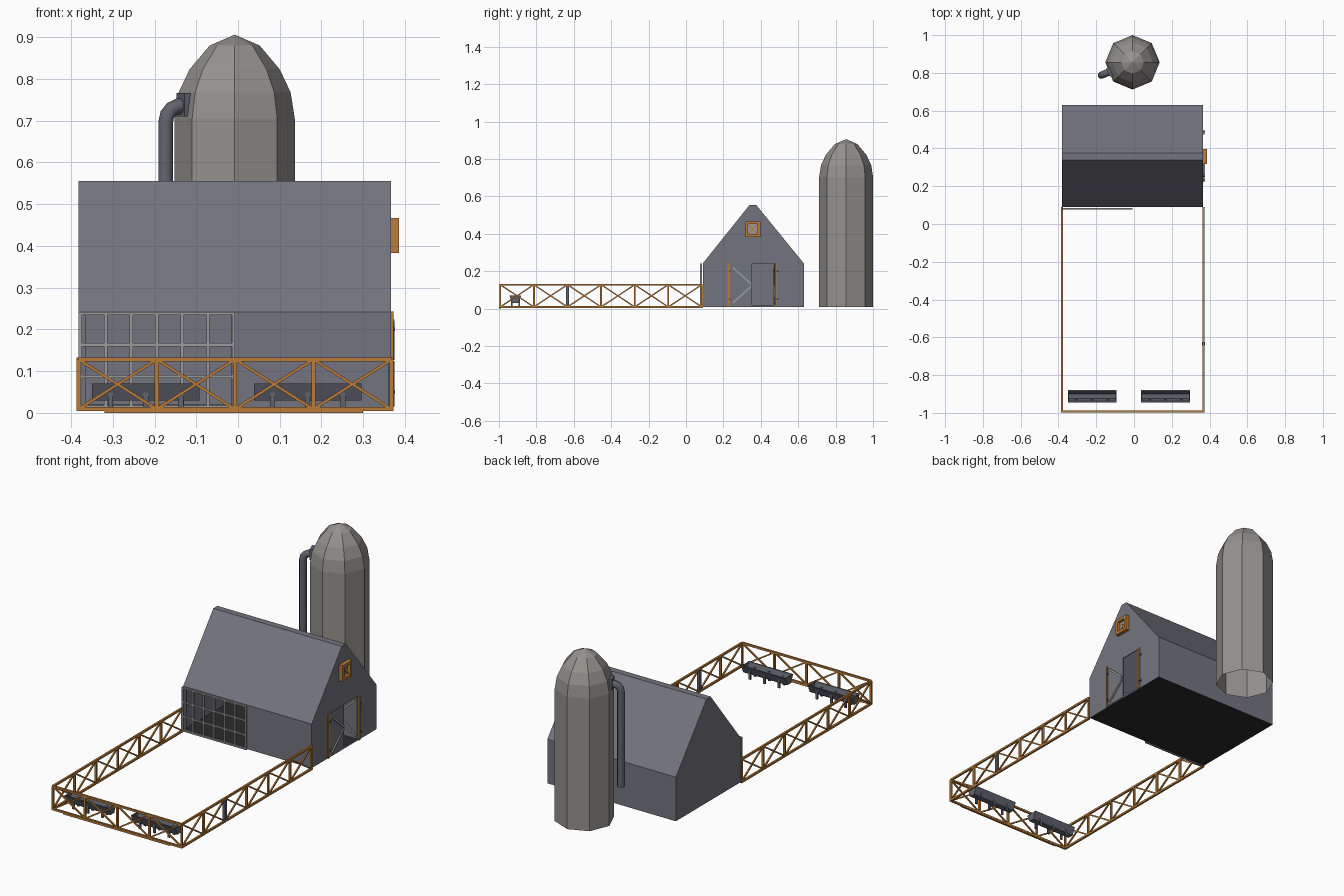
import bpy, bmesh, math
from mathutils import Vector, Matrix

if "Cube" in bpy.data.objects:
    bpy.data.objects.remove(bpy.data.objects["Cube"])


def material(name, rgb):
    m = bpy.data.materials.new(name)
    m.diffuse_color = (*rgb, 1)
    m.use_nodes = True
    m.node_tree.nodes["Principled BSDF"].inputs["Base Color"].default_value = m.diffuse_color
    return m


BARN = material("barn blue grey", (0.175, 0.175, 0.215))
SILO = material("silo warm grey", (0.30, 0.285, 0.27))
WOOD = material("orange wood", (0.50, 0.20, 0.04))
STEEL = material("light steel", (0.33, 0.33, 0.33))
IRON = material("dark iron", (0.12, 0.125, 0.155))
FLOOR = material("floor black", (0.025, 0.025, 0.025))


def finish(name, bm, *mats):
    bmesh.ops.recalc_face_normals(bm, faces=bm.faces)
    me = bpy.data.meshes.new(name)
    bm.to_mesh(me)
    bm.free()
    for m in mats:
        me.materials.append(m)
    ob = bpy.data.objects.new(name, me)
    bpy.context.collection.objects.link(ob)
    return ob


def box(bm, lo, hi):
    lo, hi = Vector(lo), Vector(hi)
    mat = Matrix.Translation((lo + hi) / 2) @ Matrix.Diagonal((*(hi - lo), 1))
    bmesh.ops.create_cube(bm, size=1, matrix=mat)


def bar(bm, a, b, t):
    a, b = Vector(a), Vector(b)
    d = b - a
    mat = (Matrix.Translation((a + b) / 2) @ d.to_track_quat('Z', 'Y').to_matrix().to_4x4()
           @ Matrix.Diagonal((t, t, d.length, 1)))
    bmesh.ops.create_cube(bm, size=1, matrix=mat)


def prism(bm, profile, x0, x1):
    """Extrude a (y, z) profile along x."""
    f = bm.faces.new([bm.verts.new((x0, y, z)) for y, z in profile])
    ext = bmesh.ops.extrude_face_region(bm, geom=[f])
    bmesh.ops.translate(bm, vec=(x1 - x0, 0, 0),
                        verts=[v for v in ext['geom'] if isinstance(v, bmesh.types.BMVert)])


# Barn shell with dark floor
bm = bmesh.new()
prism(bm, [(0.09, 0.01), (0.09, 0.242), (0.34, 0.555), (0.375, 0.555),
           (0.63, 0.242), (0.63, 0.01)], -0.382, 0.366)
bmesh.ops.recalc_face_normals(bm, faces=bm.faces)
for f in bm.faces:
    f.material_index = 1 if f.normal.z < -0.9 else 0
barn = finish("barn", bm, BARN, FLOOR)
s = barn.modifiers.new("walls", 'SOLIDIFY')
s.thickness, s.offset = 0.008, -1

# Openings: front gate and side doorway
bm = bmesh.new()
box(bm, (-0.365, 0.05, 0.02), (-0.015, 0.12, 0.235))
box(bm, (0.33, 0.353, 0.02), (0.40, 0.478, 0.242))
cutter = finish("opening_cutter", bm, BARN)
cutter.hide_render = True
cutter.hide_viewport = True
b = barn.modifiers.new("openings", 'BOOLEAN')
b.operation, b.object = 'DIFFERENCE', cutter

# Front barred gate
bm = bmesh.new()
for i in range(7):
    x = -0.378 + 0.0612 * i
    box(bm, (x - 0.004, 0.076, 0.01), (x + 0.004, 0.086, 0.242))
for z in (0.014, 0.087, 0.163, 0.238):
    box(bm, (-0.382, 0.077, z - 0.004), (-0.007, 0.085, z + 0.004))
finish("barred_gate", bm, STEEL)

# Side door: closed leaf, inward-open leaf, braces, posts, hinges
bm = bmesh.new()
box(bm, (0.364, 0.235, 0.015), (0.369, 0.353, 0.242))
box(bm, (0.245, 0.474, 0.015), (0.362, 0.479, 0.240))
finish("door_leaves", bm, BARN)
bm = bmesh.new()
for z0, z1 in ((0.22, 0.13), (0.03, 0.12)):
    bar(bm, (0.37, 0.25, z0), (0.37, 0.35, z1), 0.010)
    bar(bm, (0.355, 0.472, z0), (0.255, 0.472, z1), 0.010)
finish("door_braces", bm, STEEL)
bm = bmesh.new()
for y in (0.228, 0.480):
    box(bm, (0.360, y - 0.005, 0.01), (0.372, y + 0.005, 0.243))
box(bm, (0.243, 0.470, 0.012), (0.250, 0.481, 0.242))
finish("door_posts", bm, WOOD)
bm = bmesh.new()
for y in (0.235, 0.49):
    for z in (0.05, 0.2):
        box(bm, (0.366, y - 0.005, z - 0.004), (0.376, y + 0.005, z + 0.004))
finish("door_hinges", bm, IRON)

# Hayloft window
Y0, Y1, Z0, Z1 = 0.317, 0.398, 0.383, 0.467
bm = bmesh.new()
box(bm, (0.36, Y0, Z0), (0.386, Y0 + 0.015, Z1))
box(bm, (0.36, Y1 - 0.015, Z0), (0.386, Y1, Z1))
box(bm, (0.36, Y0, Z0), (0.386, Y1, Z0 + 0.015))
box(bm, (0.36, Y0, Z1 - 0.015), (0.386, Y1, Z1))
for s in (-1, 1):
    bar(bm, (0.371, Y0 + 0.012, 0.425 - s * 0.03), (0.371, Y1 - 0.012, 0.425 + s * 0.03), 0.006)
finish("loft_window_frame", bm, WOOD)
bm = bmesh.new()
box(bm, (0.362, Y0 + 0.01, Z0 + 0.01), (0.370, Y1 - 0.01, Z1 - 0.01))
finish("loft_window_pane", bm, STEEL)

# Silo: eight-sided wall and dome, open below
SX, SY, R = -0.008, 0.856, 0.144
rings = [(R, 0.01), (R, 0.705), (0.134, 0.768), (0.108, 0.823), (0.060, 0.880)]
bm = bmesh.new()
loops = [[bm.verts.new((SX + r * math.cos(i * math.pi / 4), SY + r * math.sin(i * math.pi / 4), z))
          for i in range(8)] for r, z in rings]
top = bm.verts.new((SX, SY, 0.906))
for a, c in zip(loops, loops[1:]):
    for i in range(8):
        j = (i + 1) % 8
        bm.faces.new((a[i], a[j], c[j], c[i]))
for i in range(8):
    bm.faces.new((loops[-1][i], loops[-1][(i + 1) % 8], top))
finish("silo", bm, SILO)

# Filler pipe on one silo facet, with collar
ang = math.radians(202.5)
d = Vector((math.cos(ang), math.sin(ang), 0))
path = [(0.12, 0.734), (0.148, 0.734), (0.164, 0.727), (0.175, 0.714), (0.179, 0.695), (0.179, 0.20)]
cu = bpy.data.curves.new("filler_pipe", 'CURVE')
cu.dimensions = '3D'
cu.bevel_depth, cu.bevel_resolution, cu.use_fill_caps = 0.019, 2, True
sp = cu.splines.new('POLY')
sp.points.add(len(path) - 1)
for p, (r, z) in zip(sp.points, path):
    p.co = (SX + d.x * r, SY + d.y * r, z, 1)
cu.materials.append(IRON)
bpy.context.collection.objects.link(bpy.data.objects.new("filler_pipe", cu))
bm = bmesh.new()
bmesh.ops.create_cube(bm, size=1, matrix=Matrix.Translation(Vector((SX, SY, 0.738)) + d * 0.128)
                      @ Matrix.Rotation(ang, 4, 'Z') @ Matrix.Diagonal((0.025, 0.048, 0.056, 1)))
finish("pipe_collar", bm, IRON)

# Fence: rails, posts and crossed braces on three sides
bm = bmesh.new()
L, RT, F, B, LOW, HIGH = -0.382, 0.368, -0.993, 0.085, 0.009, 0.128


def fence(a, c, panels):
    a, c = Vector(a), Vector(c)
    lo, hi = Vector((0, 0, LOW)), Vector((0, 0, HIGH))
    for h in (lo, hi):
        bar(bm, a + h, c + h, 0.010)
    for i in range(panels + 1):
        p = a.lerp(c, i / panels)
        bar(bm, p + lo * 0.5, p + hi, 0.010)
        if i < panels:
            q = a.lerp(c, (i + 1) / panels)
            bar(bm, p + lo, q + hi, 0.007)
            bar(bm, p + hi, q + lo, 0.007)


fence((L, F, 0), (RT, F, 0), 4)
for x in (L, RT):
    fence((x, F, 0), (x, B, 0), 6)
box(bm, (-0.32, F - 0.006, 0), (0.30, F + 0.004, 0.01))
finish("fence", bm, WOOD)

# Dark latch post on the side fence
bm = bmesh.new()
box(bm, (0.360, -0.642, 0.015), (0.375, -0.626, 0.122))
finish("fence_latch", bm, IRON)

# Feeding troughs on legs
for name, x0 in (("left_trough", -0.350), ("right_trough", 0.038)):
    bm = bmesh.new()
    prism(bm, [(-0.945, 0.071), (-0.928, 0.030), (-0.897, 0.030), (-0.880, 0.071),
               (-0.887, 0.071), (-0.900, 0.040), (-0.925, 0.040), (-0.938, 0.071)], x0, x0 + 0.258)
    for x in (x0, x0 + 0.253):
        prism(bm, [(-0.94, 0.069), (-0.926, 0.032), (-0.899, 0.032), (-0.885, 0.069)], x, x + 0.005)
    for k in (0.045, 0.129, 0.213):
        for y in (-0.936, -0.896):
            box(bm, (x0 + k - 0.006, y, 0.006), (x0 + k + 0.006, y + 0.008, 0.055))
    finish(name, bm, IRON)
